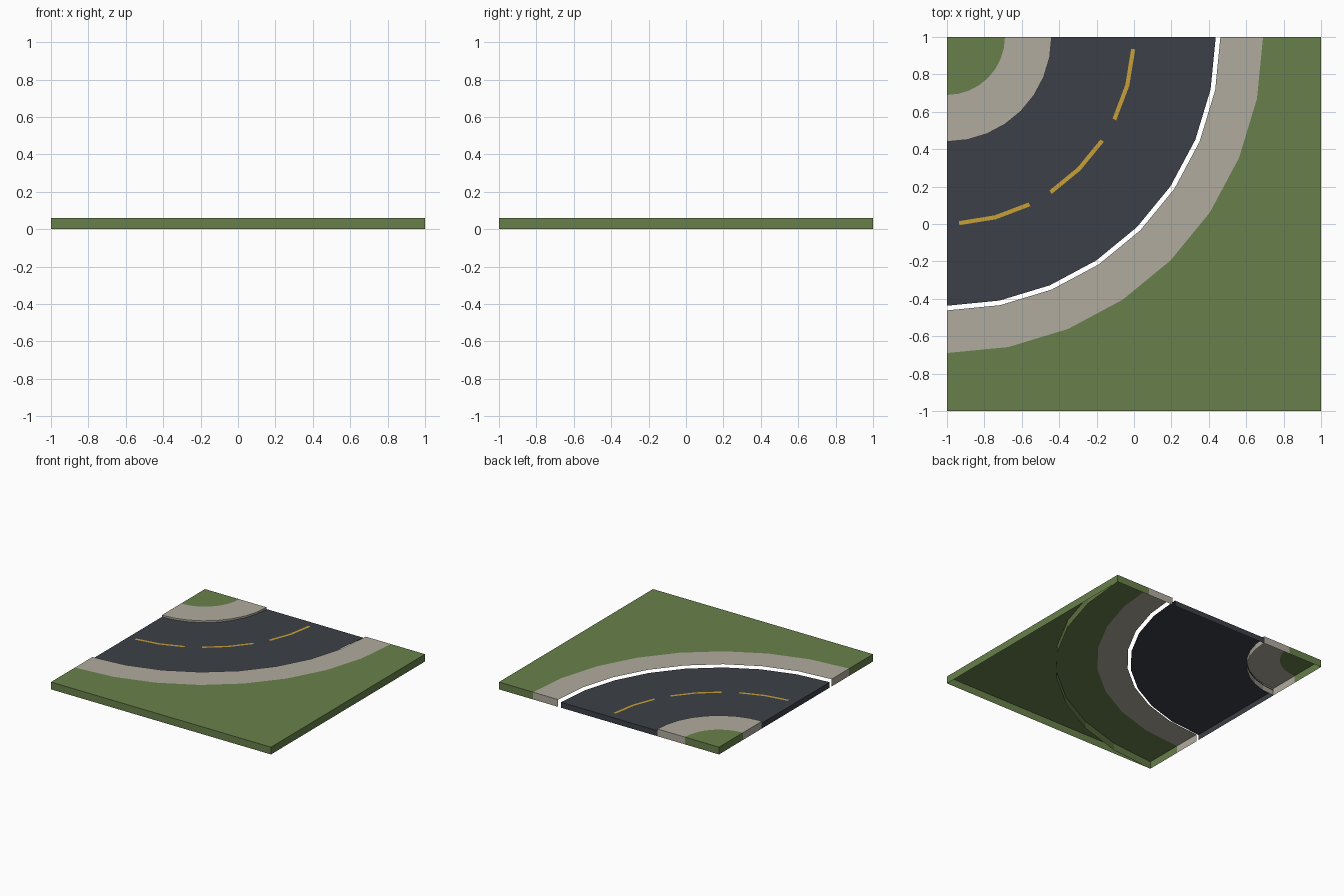
import bpy, bmesh
from math import sin, cos, radians

cube = bpy.data.objects.get("Cube")
if cube:
    bpy.data.objects.remove(cube)

TOP, ROAD, STEPS = 0.06, 0.045, 8


def material(name, rgb):
    m = bpy.data.materials.new(name)
    m.use_nodes = True
    m.diffuse_color = (*rgb, 1)
    m.node_tree.nodes["Principled BSDF"].inputs["Base Color"].default_value = (*rgb, 1)
    return m


grass = material("grass green", (0.138, 0.216, 0.069))
paving = material("paving beige", (0.434, 0.407, 0.342))
asphalt = material("asphalt grey", (0.045, 0.051, 0.063))
paint = material("lane yellow", (0.578, 0.352, 0.038))


def polar(r, angle, z):
    """Point on the bend, whose centre is the back corner of the tile."""
    a = radians(angle)
    return (-1 + r * cos(a), 1 - r * sin(a), z)


def build(name, faces, mat):
    bm = bmesh.new()
    for f in faces:
        bm.faces.new([bm.verts.new(p) for p in f])
    bmesh.ops.remove_doubles(bm, verts=bm.verts, dist=0.0001)
    mesh = bpy.data.meshes.new(name)
    bm.to_mesh(mesh)
    bm.free()
    mesh.materials.append(mat)
    obj = bpy.data.objects.new(name, mesh)
    bpy.context.collection.objects.link(obj)
    return obj


def band(r0, r1, z, start=0, end=90, steps=STEPS, skirts=True, wall=False):
    """Curved sheet with optional end skirts and outer curb wall."""
    faces = []
    angles = [start + (end - start) * i / steps for i in range(steps + 1)]
    for a, b in zip(angles, angles[1:]):
        faces.append([polar(r0, a, z), polar(r0, b, z), polar(r1, b, z), polar(r1, a, z)])
        if wall:
            faces.append([polar(r1, a, 0), polar(r1, a, z), polar(r1, b, z), polar(r1, b, 0)])
    if skirts:
        faces.append([polar(r0, start, 0), polar(r0, start, z), polar(r1, start, z), polar(r1, start, 0)])
        faces.append([polar(r0, end, 0), polar(r1, end, 0), polar(r1, end, z), polar(r0, end, z)])
    return faces


# Concentric surfaces, leaving an open gutter outside the road
build("inner_grass", band(0, 0.31, TOP), grass)
build("inner_sidewalk", band(0.31, 0.56, TOP, wall=True), paving)
build("road", band(0.555, 1.437, ROAD), asphalt)
build("outer_sidewalk", band(1.462, 1.69, TOP), paving)
build("outer_grass", band(1.69, 2.0, TOP, wall=True), grass)

# Corner lawn: fan from the bend to the far corner, with two straight skirts
corner = []
for i in range(STEPS):
    a, b = 90 * i / STEPS, 90 * (i + 1) / STEPS
    corner.append([polar(2, a, TOP), polar(2, b, TOP), (1, -1, TOP)])
corner.append([(1, -1, 0), (1, 1, 0), (1, 1, TOP), (1, -1, TOP)])
corner.append([(-1, -1, 0), (1, -1, 0), (1, -1, TOP), (-1, -1, TOP)])
build("corner_grass", corner, grass)

# Dashed centre line
for i, mid in enumerate((15, 45, 75)):
    build(f"lane_dash_{i + 1}",
          band(0.987, 1.009, ROAD + 0.002, mid - 11.25, mid + 11.25, 2, skirts=False), paint)
